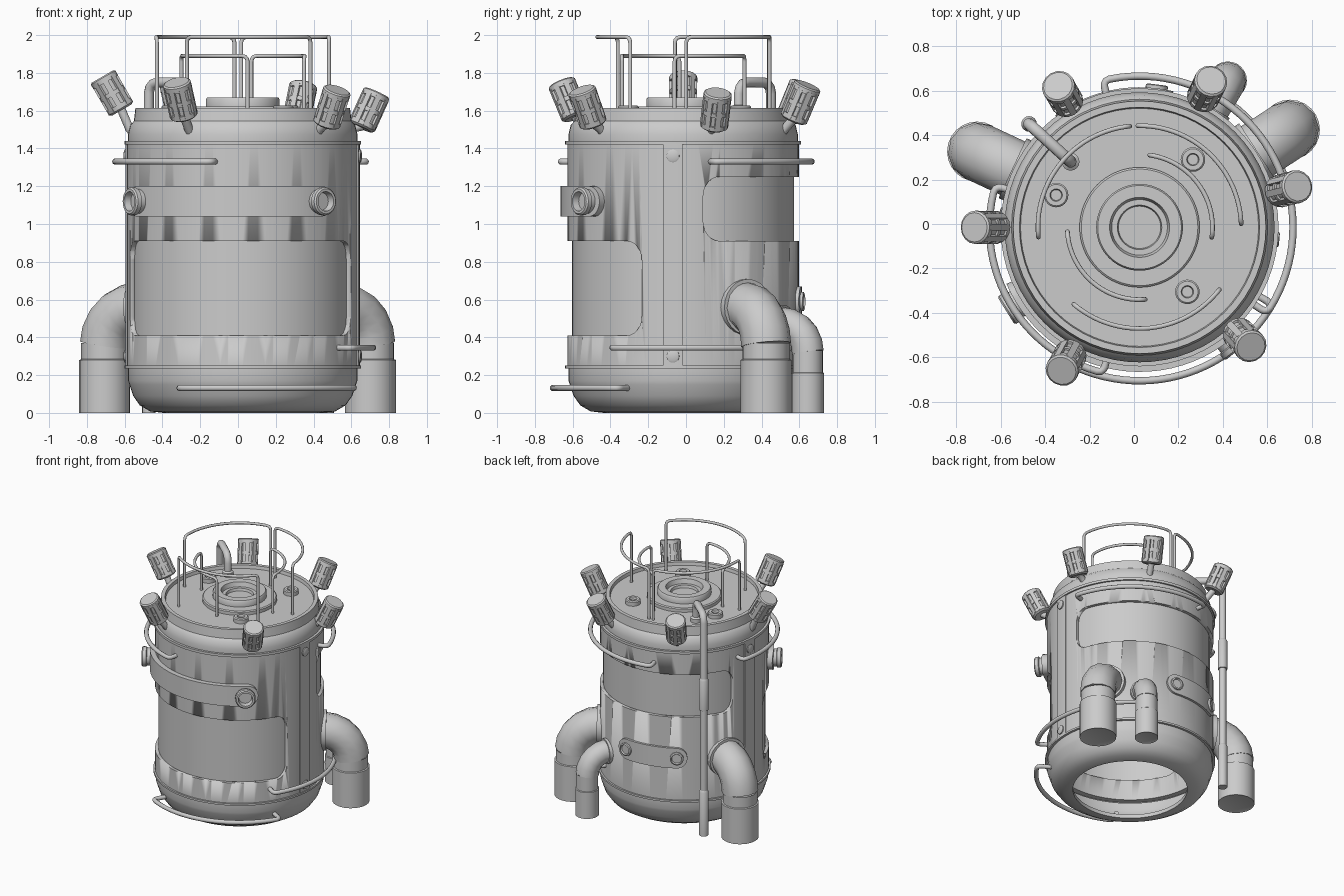
import bpy, bmesh
from math import sin, cos, pi, radians as rad, sqrt
from mathutils import Matrix, Vector

if "Cube" in bpy.data.objects:
    bpy.data.objects.remove(bpy.data.objects["Cube"])

C = Vector((0.025, -0.015, 0))  # tank axis


def pol(az, r, z):
    return Vector((r * cos(rad(az)), r * sin(rad(az)), z)) + C


def finish(name, bm, angle=35):
    bmesh.ops.recalc_face_normals(bm, faces=bm.faces)
    me = bpy.data.meshes.new(name)
    bm.to_mesh(me)
    bm.free()
    ob = bpy.data.objects.new(name, me)
    bpy.context.collection.objects.link(ob)
    smooth(ob, angle)
    return ob


def smooth(ob, angle=35):
    bpy.ops.object.select_all(action='DESELECT')
    ob.select_set(True)
    bpy.context.view_layer.objects.active = ob
    bpy.ops.object.shade_smooth_by_angle(angle=rad(angle))


def lathe(name, prof, segs=64, mat=None, closed=False, angle=35):
    bm = bmesh.new()
    rings = []
    for r, z in prof:
        if r == 0:
            rings.append([bm.verts.new((0, 0, z))] * segs)
        else:
            rings.append([bm.verts.new((r * cos(2 * pi * i / segs), r * sin(2 * pi * i / segs), z))
                          for i in range(segs)])
    pairs = list(zip(rings, rings[1:])) + ([(rings[-1], rings[0])] if closed else [])
    for a, b in pairs:
        for i in range(segs):
            j = (i + 1) % segs
            bm.faces.new(list(dict.fromkeys((a[i], a[j], b[j], b[i]))))
    bm.transform(mat or Matrix.Translation(C))
    return finish(name, bm, angle)


def aim(pos, direction):
    return Matrix.Translation(pos) @ Vector(direction).to_track_quat('Z', 'Y').to_matrix().to_4x4()


def out(az, r, z):  # frame facing outward from the tank wall
    return aim(pol(az, r, z), (cos(rad(az)), sin(rad(az)), 0))


def patch(name, a0, a1, z0, z1, corner, r0, r1):
    """Curved plate with rounded corners, wrapped on the tank."""
    ca = corner / r1 * 180 / pi
    ends = [(ca * (1 - cos(t * pi / 12)), corner * (1 - sin(t * pi / 12))) for t in range(7)]
    cols = [(a0 + d, h) for d, h in ends]
    n = max(2, int((a1 - a0) / 5))
    cols += [(a0 + ca + (a1 - a0 - 2 * ca) * i / n, 0) for i in range(1, n)]
    cols += [(a1 - d, h) for d, h in reversed(ends)]
    bm = bmesh.new()
    rows = []
    for a, h in cols:
        h = min(h, (z1 - z0) / 2 - 0.004)
        rows.append([bm.verts.new(pol(a, r, z)) for r, z in
                     ((r1, z1 - h), (r0, z1 - h), (r0, z0 + h), (r1, z0 + h))])
    for p, q in zip(rows, rows[1:]):
        for i in range(4):
            j = (i + 1) % 4
            bm.faces.new((p[i], p[j], q[j], q[i]))
    bm.faces.new(rows[0])
    bm.faces.new(rows[-1])
    return finish(name, bm)


def tube(name, pts, radius, res=3):
    cu = bpy.data.curves.new(name, 'CURVE')
    cu.dimensions = '3D'
    cu.bevel_depth, cu.bevel_resolution, cu.use_fill_caps = radius, res, True
    sp = cu.splines.new('POLY')
    sp.points.add(len(pts) - 1)
    for p, v in zip(sp.points, pts):
        p.co = (*v, 1)
    ob = bpy.data.objects.new(name, cu)
    bpy.context.collection.objects.link(ob)
    bpy.ops.object.select_all(action='DESELECT')
    ob.select_set(True)
    bpy.context.view_layer.objects.active = ob
    bpy.ops.object.convert(target='MESH')
    smooth(bpy.context.object, 40)


def staple(name, a0, a1, base, top, place, radius, arc_r):
    """Arc-shaped bar with two bent legs; place(az, height) gives the point."""
    b = 0.03
    d = b / arc_r * 180 / pi
    leg = [(0, base), (0, top - b), (d * .1, top - b * .55), (d * .4, top - b * .15)]
    pts = [(a0 + o, h) for o, h in leg]
    pts += [(a0 + d + (a1 - a0 - 2 * d) * i / 24, top) for i in range(25)]
    pts += [(a1 - o, h) for o, h in reversed(leg)]
    tube(name, [place(a, h) for a, h in pts], radius)


# tank core, open at the bottom, with recessed lid
lathe("tank_core", [(.42, .03), (.42, 0), (.49, .008), (.545, .04), (.58, .09), (.6, .15), (.607, .17),
                    (.607, .235), (.625, .235), (.625, .25), (.588, .25), (.588, 1.42), (.625, 1.42),
                    (.625, 1.44), (.607, 1.44), (.607, 1.475), (.595, 1.525), (.576, 1.545), (.568, 1.615),
                    (.54, 1.615), (.535, 1.59), (0, 1.59)])

# outer jacket with front and rear rounded recesses
jacket = lathe("tank_jacket", [(.575, .245), (.612, .245), (.612, 1.425), (.575, 1.425)], 96, closed=True)
for nm, a0, a1, z0, z1 in (("front_cutter", -167, -21, .41, .91), ("rear_cutter", 10, 160, .91, 1.25)):
    cut = patch(nm, a0, a1, z0, z1, .1, .55, .7)
    cut.hide_render = True
    cut.hide_set(True)
    m = jacket.modifiers.new(nm, 'BOOLEAN')
    m.operation, m.object, m.solver = 'DIFFERENCE', cut, 'EXACT'

# side seam strips with bolts
for side, a in (("right", -5), ("left", 175)):
    patch(side + "_seam_strip", a - 5, a + 5, .25, 1.42, .004, .58, .62)
    for z in (.3, 1.36):
        lathe(side + "_seam_bolt", [(.034, 0), (.034, .012), (.026, .016), (0, .016)], 20, out(a, .615, z))

# front band with two ports, rear band with two bolts
patch("front_band", -157, -43, 1.04, 1.2, .078, .58, .65)
for a in (-148, -51.5):
    lathe("front_port", [(.065, 0), (.065, .03), (.074, .035), (.074, .06), (.066, .068), (.052, .068),
                         (.046, .03), (0, .03)], 24, out(a, .64, 1.12))
patch("rear_band", 76, 127, .51, .67, .078, .58, .63)
for a in (83, 120):
    lathe("rear_bolt", [(.05, 0), (.05, .018), (.04, .022), (.035, .012), (0, .012)], 20, out(a, .625, .59))

# lid hatch and three lid plugs
lathe("lid_hatch", [(.27, 1.58), (.27, 1.615), (.262, 1.622), (.195, 1.622), (.195, 1.66), (.188, 1.67),
                    (.135, 1.67), (.125, 1.635), (.1, 1.635), (.095, 1.615), (0, 1.615)])
for x, y in ((.265, .29), (-.35, .13), (.24, -.305)):
    lathe("lid_plug", [(.055, 0), (.055, .035), (.048, .042), (.028, .042), (.024, .025), (0, .025)], 24,
          Matrix.Translation((x, y, 1.585)))

# upright guard rails on the lid
for a0, a1, r, top in ((95.5, 185.5, .457, 1.99), (2, 91, .457, 1.99), (229.5, 322, .455, 1.99),
                       (-8, 82, .328, 1.89), (183.5, 274.5, .325, 1.89)):
    staple("lid_rail", a0, a1, 1.585, top, lambda a, h, r=r: pol(a, r, h), .0105, r)

# horizontal handrails around the wall
for a0, a1, z, r in ((164, 256, 1.33, .675), (14, 104, 1.33, .68), (-34, 56, .345, .69), (-120, -30, .132, .69)):
    staple("wall_rail", a0, a1, .58, r, lambda a, h, z=z: pol(a, h, z), .0165, r)

# elbow pipes
for nm, a, R, pr, zs, zb, br in (("right_pipe", 33, .806, .135, .28, .36, .2),
                                 ("left_pipe", 155, .806, .135, .28, .36, .2),
                                 ("small_pipe", 59, .77, .086, .21, .32, .155)):
    base = pol(a, R, 0)
    lathe(nm + "_sleeve", [(0, .004), (pr - .01, .004), (pr, 0), (pr, zs), (pr * .93, zs + .004),
                           (pr * .93, zb + .01)], 24, Matrix.Translation(base))
    bend = [pol(a, R - br + br * cos(t * pi / 10), zb + br * sin(t * pi / 10)) for t in range(6)]
    tube(nm + "_elbow", bend + [pol(a, .57, zb + br)], pr * .98, 4)
    lathe(nm + "_collar", [(pr * 1.1, -.05), (pr * 1.1, .01), (pr * .95, .01)], 24, out(a, .62, zb + br))

# slim pipe from the lid down the back
A, B = Vector((-.285, .28, 0)), Vector((-.472, .45, 0))
u = (B - A).normalized()
Z = Vector((0, 0, 1))
bend = [(0, .06), (.008, .03), (.03, .008), (.06, 0)]
path = [A + Z * 1.58] + [A + u * d + Z * (1.75 - h) for d, h in bend]
path += [B - u * d + Z * (1.75 - h) for d, h in reversed(bend)] + [B + Z * .01]
tube("slim_pipe", path, .027)
for z0, z1 in ((0, .36), (1.0, 1.25)):
    lathe("slim_pipe_sleeve", [(0, z0), (.035, z0), (.035, z1 - .015), (.026, z1)], 16, Matrix.Translation(B))
lathe("slim_pipe_foot", [(.04, 1.59), (.04, 1.62), (.026, 1.63)], 16, Matrix.Translation(A))

# six tilted ribbed lamps on stems
for a, zc in ((180, 1.69), (120, 1.645), (64, 1.64), (14.5, 1.6), (-47, 1.615), (-118.5, 1.655)):
    tilt = rad(30 if a == 180 else 25)
    d = Vector((cos(rad(a)) * sin(tilt), sin(rad(a)) * sin(tilt), cos(tilt)))
    mid = pol(a, .69, zc)
    M = aim(mid, d)
    lathe("lamp_body", [(0, -.1), (.06, -.1), (.074, -.09), (.074, -.065), (.064, -.065), (.064, -.012),
                        (.073, -.012), (.073, .012), (.064, .012), (.064, .07), (.075, .07), (.075, .098),
                        (.066, .105), (0, .105)], 16, M, angle=30)
    bm = bmesh.new()
    for i in range(8):
        bmesh.ops.create_cube(bm, size=1, matrix=M @ Matrix.Rotation(i * pi / 4, 4, 'Z')
                              @ Matrix.Translation((.062, 0, 0)) @ Matrix.Diagonal((.024, .03, .17, 1)))
    finish("lamp_ribs", bm)
    tube("lamp_stem", [pol(a, .575, 1.475), pol(a, .6, 1.505), mid - d * .09], .024)
